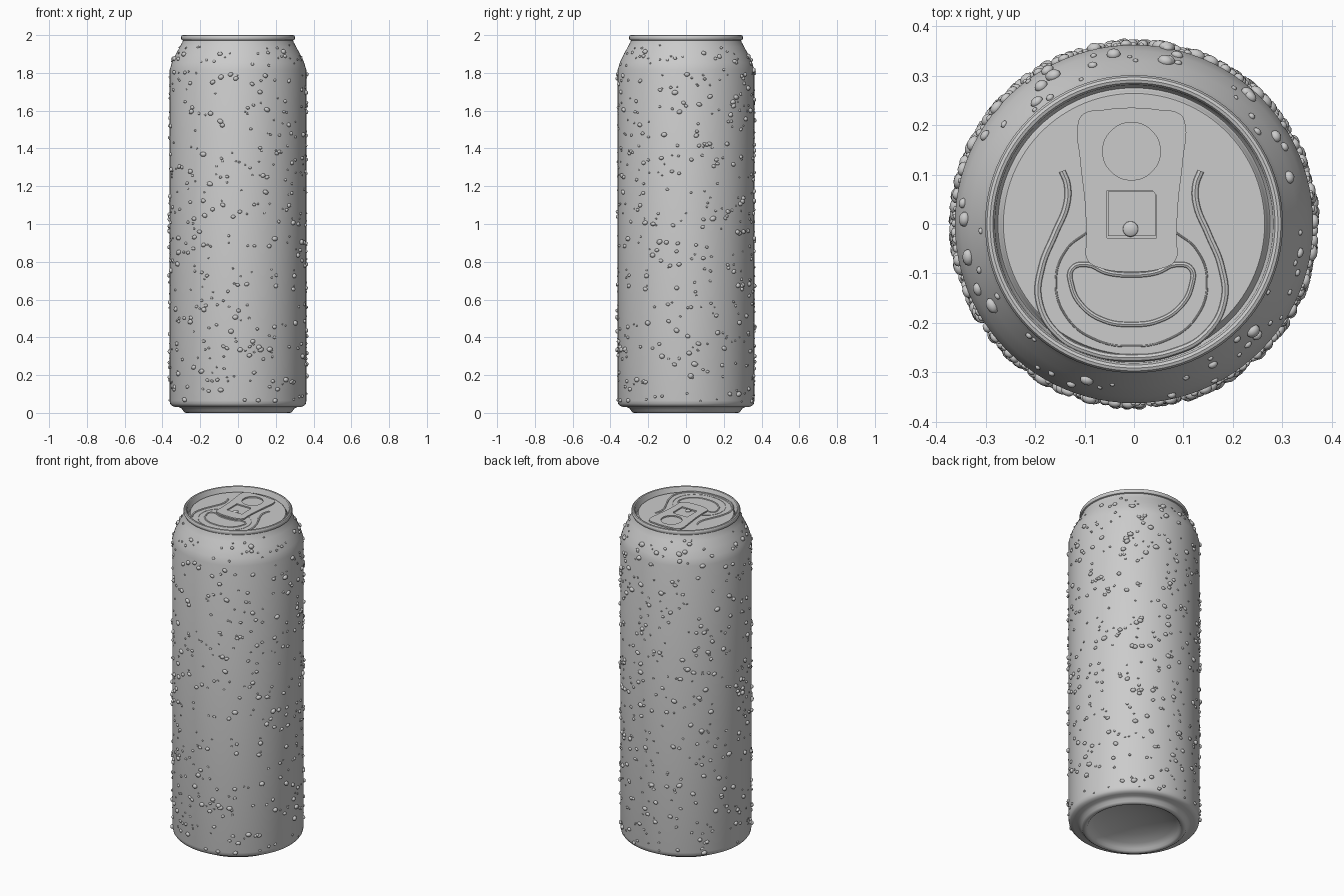
import bpy, bmesh, math, random
from mathutils import Vector, Matrix

if "Cube" in bpy.data.objects:
    bpy.data.objects.remove(bpy.data.objects["Cube"])

random.seed(7)
CX = -0.005          # symmetry line of the lid details
PANEL = 1.974        # height of the lid panel


def finish(ob, angle=35):
    bpy.ops.object.select_all(action='DESELECT')
    ob.select_set(True)
    bpy.context.view_layer.objects.active = ob
    if ob.type == 'CURVE':
        bpy.ops.object.convert(target='MESH')
    bpy.ops.object.shade_smooth_by_angle(angle=math.radians(angle))
    return bpy.context.object


def add_mesh(name, bm):
    me = bpy.data.meshes.new(name)
    bm.to_mesh(me)
    bm.free()
    ob = bpy.data.objects.new(name, me)
    bpy.context.collection.objects.link(ob)
    return ob


def lathe(name, profile, n=96, angle=35):
    bm = bmesh.new()
    vs = [bm.verts.new((r, 0, z)) for r, z in profile]
    es = [bm.edges.new(p) for p in zip(vs, vs[1:])]
    bmesh.ops.spin(bm, geom=vs + es, axis=(0, 0, 1), cent=(0, 0, 0),
                   angle=2 * math.pi, steps=n, use_duplicate=False)
    bmesh.ops.remove_doubles(bm, verts=bm.verts, dist=1e-5)
    bmesh.ops.recalc_face_normals(bm, faces=bm.faces)
    return finish(add_mesh(name, bm), angle)


def curve(name, loops, z, closed=True, bevel=0.0, extrude=0.0, flat=True):
    """Bezier outlines; flat ones are filled slabs, others are round beads."""
    cu = bpy.data.curves.new(name, 'CURVE')
    cu.dimensions = '2D' if flat else '3D'
    cu.fill_mode = 'BOTH' if flat else 'FULL'
    cu.bevel_depth, cu.extrude = bevel, extrude
    cu.bevel_resolution, cu.resolution_u = 2, 8
    for pts, handle in loops:
        sp = cu.splines.new('BEZIER')
        sp.bezier_points.add(len(pts) - 1)
        sp.use_cyclic_u = closed
        for bp, (x, y) in zip(sp.bezier_points, pts):
            bp.co = (x, y, 0)
            bp.handle_left_type = bp.handle_right_type = handle
    ob = bpy.data.objects.new(name, cu)
    bpy.context.collection.objects.link(ob)
    ob.location.z = z
    return finish(ob)


def mirrored(half):
    """Extend a left half path (ending on the centre line) to the right."""
    return half + [(2 * CX - x, y) for x, y in reversed(half)
                   if abs(x - CX) > 1e-4]


# Can wall: stand ring, side, shoulder and neck
SIDE = [(0.362, 0.065), (0.362, 1.815), (0.350, 1.855), (0.330, 1.897),
        (0.308, 1.938), (0.293, 1.966)]
lathe("can_body", [
    (0, 0.075), (0.08, 0.07), (0.16, 0.056), (0.22, 0.036), (0.25, 0.018),
    (0.257, 0.006), (0.268, 0), (0.28, 0.001), (0.289, 0.008),
    (0.297, 0.022), (0.312, 0.030), (0.335, 0.032), (0.351, 0.038),
    (0.359, 0.048)] + SIDE + [(0.291, 1.974)])

# Lid: rolled rim, countersink and flat panel
lathe("lid", [
    (0.291, 1.972), (0.298, 1.975), (0.301, 1.982), (0.301, 1.992),
    (0.297, 1.998), (0.291, 2.0), (0.285, 1.998), (0.281, 1.992),
    (0.279, 1.962), (0.275, 1.957), (0.270, 1.962), (0.268, 1.970),
    (0.264, PANEL), (0, PANEL)])

# Pull tab with finger hole and rivet window
outer = mirrored([(CX, 0.235), (-0.06, 0.231), (-0.103, 0.222),
                  (-0.113, 0.205), (-0.109, 0.13), (-0.099, 0.04),
                  (-0.096, -0.03), (-0.094, -0.073), (-0.065, -0.090),
                  (CX, -0.096)][::1][:-1] + [(CX, -0.096)])
left = [p for p in outer[:10]]
right = [(2 * CX - x, y) for x, y in reversed(left[1:-1])]
outer = left + right
hole = [(CX + 0.058 * math.cos(a * math.pi / 4),
         0.147 + 0.058 * math.sin(a * math.pi / 4)) for a in range(8)]
window = [(-0.055, -0.028), (0.045, -0.028), (0.045, 0.058),
          (0.037, 0.068), (-0.055, 0.068)]
curve("pull_tab", [(outer, 'AUTO'), (hole, 'AUTO'), (window, 'VECTOR')],
      PANEL + 0.008, extrude=0.004)

# Rivet tongue and rivet inside the tab window
tongue = [(-0.053, -0.024), (0.043, -0.024), (0.043, 0.066), (-0.053, 0.066)]
curve("rivet_tongue", [(tongue, 'VECTOR')], PANEL + 0.004, extrude=0.002)
rivet = lathe("rivet", [(0.016, 0), (0.015, 0.005), (0.011, 0.008),
                        (0, 0.009)], 24)
rivet.location = (-0.007, -0.010, PANEL + 0.004)

# Pressed beads around the opening
guide = mirrored([(-0.145, 0.107), (-0.135, 0.08), (-0.136, 0.04),
                  (-0.16, -0.02), (-0.186, -0.085), (-0.192, -0.155),
                  (-0.155, -0.222), (-0.09, -0.258), (CX, -0.270)])
curve("guide_bead", [(guide, 'AUTO')], PANEL - 0.003, False, 0.008, flat=False)
score = mirrored([(-0.096, -0.018), (-0.135, -0.05), (-0.158, -0.115),
                  (-0.135, -0.19), (-0.075, -0.235), (CX, -0.247)])
curve("score_line", [(score, 'AUTO')], PANEL, False, 0.002, flat=False)
bean = mirrored([(CX, -0.103), (-0.055, -0.098), (-0.095, -0.082),
                 (-0.125, -0.090), (-0.126, -0.125), (-0.105, -0.165),
                 (-0.06, -0.195), (CX, -0.203)])
curve("mouth_bead", [(bean, 'AUTO')], PANEL - 0.002, True, 0.006, flat=False)

# Condensation droplets scattered over the wall and shoulder
ball = bmesh.new()
bmesh.ops.create_icosphere(ball, subdivisions=2, radius=1)
ball_me = bpy.data.meshes.new("droplet_shape")
ball.to_mesh(ball_me)
ball.free()
bm = bmesh.new()
for i in range(860):
    z = random.uniform(0.06, 1.95)
    for (r0, z0), (r1, z1) in zip(SIDE, SIDE[1:]):
        if z0 <= z <= z1:
            r = r0 + (r1 - r0) * (z - z0) / (z1 - z0)
            tilt = math.atan2(r0 - r1, z1 - z0)
    a = random.uniform(0, 2 * math.pi)
    s = 0.0045 + 0.0105 * random.random() ** 1.6
    m = (Matrix.Rotation(a, 4, 'Z') @ Matrix.Translation((r + 0.15 * s, 0, z))
         @ Matrix.Rotation(-tilt, 4, 'Y')
         @ Matrix.Rotation(random.uniform(-0.5, 0.5), 4, 'X')
         @ Matrix.Diagonal((s * 0.8, s * random.uniform(1, 1.25), s * 0.9, 1)))
    start = len(bm.verts)
    bm.from_mesh(ball_me)
    bm.verts.ensure_lookup_table()
    bmesh.ops.transform(bm, matrix=m, verts=bm.verts[start:])
bpy.data.meshes.remove(ball_me)
finish(add_mesh("droplets", bm), 60)
